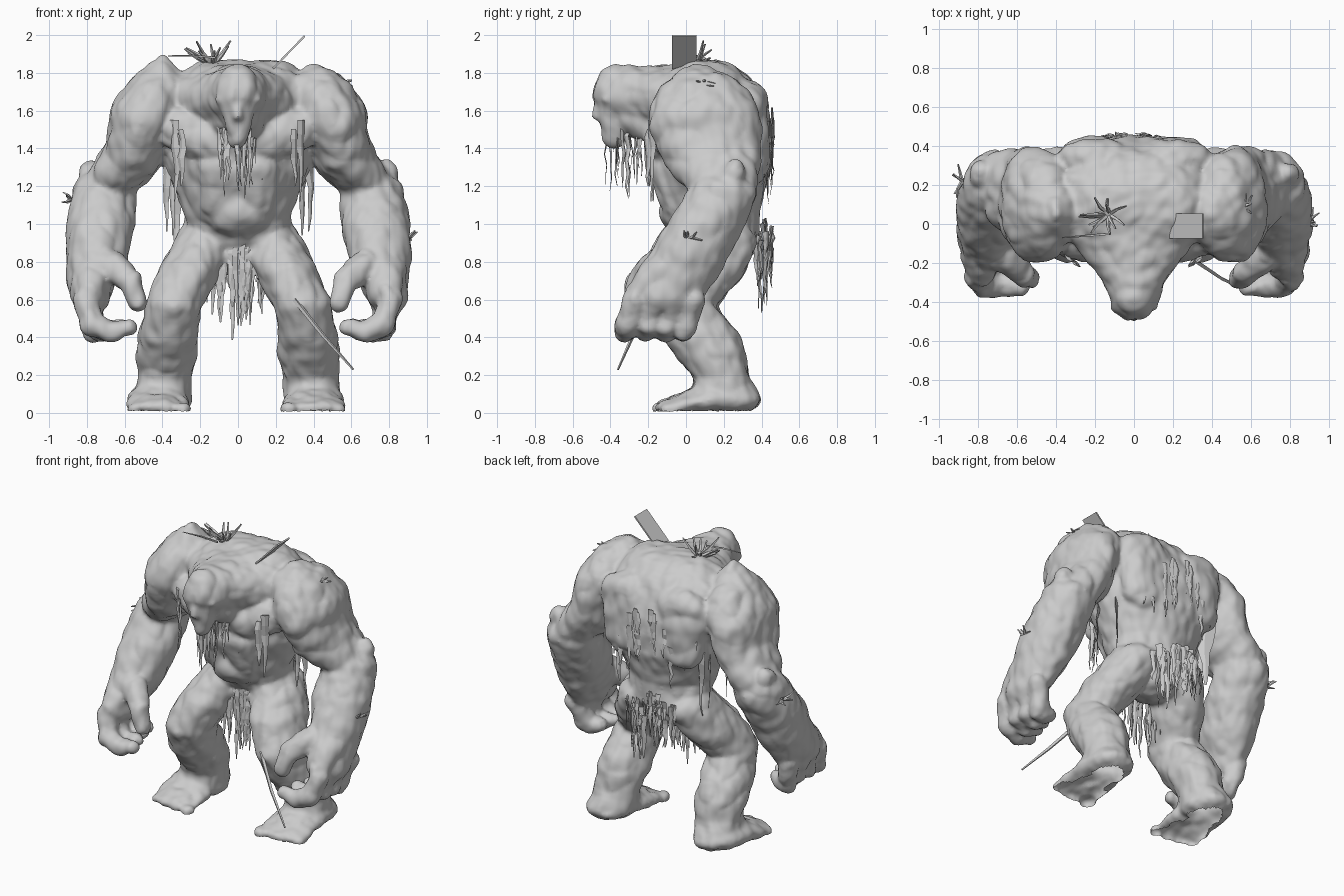
import bpy
import bmesh
import math
import random
from mathutils import Vector, Matrix, noise

random.seed(4)
cube = bpy.data.objects.get("Cube")
if cube:
    bpy.data.objects.remove(cube, do_unlink=True)

stone = bpy.data.materials.new("stone_grey")
stone.use_nodes = True
stone.diffuse_color = (0.6, 0.6, 0.6, 1)
stone.node_tree.nodes["Principled BSDF"].inputs["Base Color"].default_value = (0.6, 0.6, 0.6, 1)


def make_object(name, bm, smooth=False):
    mesh = bpy.data.meshes.new(name)
    bm.to_mesh(mesh)
    bm.free()
    mesh.materials.append(stone)
    if smooth:
        mesh.shade_smooth()
    obj = bpy.data.objects.new(name, mesh)
    bpy.context.collection.objects.link(obj)
    return obj


def blob(bm, center, radii):
    matrix = Matrix.Translation(center) @ Matrix.Diagonal((*radii, 1))
    bmesh.ops.create_icosphere(bm, subdivisions=3, radius=1, matrix=matrix)


def limb(bm, side, *stations):
    """Sweep an ellipsoid through stations of (x, y, z, rx, ry, rz)."""
    for start, end in zip(stations, stations[1:]):
        a, b = Vector(start), Vector(end)
        distance = (a - b).length
        steps = max(2, math.ceil(distance / 0.035))
        for i in range(steps + 1):
            s = a.lerp(b, i / steps)
            blob(bm, (side * s[0], s[1], s[2]), s[3:])


def finger(bm, side, *stations):
    """A limb with round sections, stations of (x, y, z, radius)."""
    limb(bm, side, *[(*s, s[3], s[3]) for s in stations])


def strand(bm, points, widths, flatness=0.3, yaw=0):
    """A tapering flat-sided strand through the points."""
    across = Vector((math.cos(yaw), math.sin(yaw), 0))
    rings = []
    for i, (p, w) in enumerate(zip(points, widths)):
        along = (points[min(i + 1, len(points) - 1)] - points[max(i - 1, 0)]).normalized()
        u = (across - along * across.dot(along)).normalized()
        v = along.cross(u) * flatness
        rings.append([bm.verts.new(p + d * w) for d in (u, v, -u, -v)])
    for low, high in zip(rings, rings[1:]):
        for k in range(4):
            n = (k + 1) % 4
            bm.faces.new((low[k], low[n], high[n], high[k]))
    bm.faces.new(rings[0][::-1])
    bm.faces.new(rings[-1])


def shred(bm, top, length, width, yaw=0):
    """A ragged rag hanging straight down."""
    count = 7
    points, widths = [], []
    for i in range(count):
        t = i / (count - 1)
        wobble = Vector((random.uniform(-1, 1), random.uniform(-1, 1), 0)) * 0.008
        points.append(Vector(top) - Vector((0, 0, length * t)) + wobble)
        widths.append(width * (1 - 0.85 * t * t) * random.uniform(0.6, 1.1))
    strand(bm, points, widths, yaw=yaw)


def twig(bm, start, end, radius):
    a, b = Vector(start), Vector(end)
    bend = Vector([random.uniform(-0.01, 0.01) for _ in range(3)])
    strand(bm, [a, a.lerp(b, 0.5) + bend, b], [radius, radius * 0.8, radius * 0.4], 0.9)


# Torso
bm = bmesh.new()
limb(bm, 1,
     (0, .19, .93, .28, .2, .11),
     (0, .14, 1.08, .29, .25, .1),
     (0, .14, 1.3, .39, .32, .12),
     (0, .14, 1.52, .45, .31, .15),
     (0, .1, 1.68, .44, .29, .17))
limb(bm, 1, (-.12, .1, 1.74, .2, .22, .13), (.16, .1, 1.74, .2, .22, .13))
blob(bm, (0, .03, 1.08), (.2, .17, .16))
blob(bm, (0, .18, .84), (.17, .17, .12))

# Hunched neck, throat and head
limb(bm, 1, (0, -.05, 1.66, .32, .2, .18), (0, -.22, 1.68, .19, .14, .16),
     (0, -.36, 1.69, .125, .135, .155))
limb(bm, 1, (0, -.12, 1.52, .17, .1, .12), (0, -.3, 1.58, .11, .1, .11))
limb(bm, 1, (0, -.38, 1.62, .1, .1, .1), (0, -.38, 1.48, .06, .07, .08))
limb(bm, 1, (0, -.46, 1.64, .025, .03, .04), (0, -.47, 1.57, .03, .035, .03))

for side in (-1, 1):
    # Brow, chest, belly and back muscles
    limb(bm, side, (.02, -.46, 1.67, .04, .035, .025), (.08, -.42, 1.66, .04, .035, .025))
    limb(bm, side, (.13, -.13, 1.44, .15, .09, .11), (.3, -.08, 1.5, .13, .1, .12))
    limb(bm, side, (.09, -.07, 1.1, .1, .06, .07), (.1, -.13, 1.3, .12, .07, .08))
    limb(bm, side, (.2, .33, 1.62, .2, .11, .14), (.2, .34, 1.35, .17, .11, .14))

    # Shoulder peak and upper arm
    peak = 1.86 if side < 0 else 1.81
    limb(bm, side, (.42, .06, 1.7, .17, .18, .13), (.405, .06, peak, .035, .06, .035))
    limb(bm, side,
         (.46, .09, 1.6, .17, .28, .22),
         (.515, .1, 1.53, .17, .3, .22),
         (.55, .13, 1.38, .155, .27, .16),
         (.67, .19, 1.22, .14, .19, .12))

    # Forearm with elbow knob
    limb(bm, side,
         (.71, .2, 1.16, .17, .18, .13),
         (.73, .1, .99, .185, .2, .13),
         (.75, .01, .82, .165, .2, .12),
         (.785, -.11, .64, .105, .21, .12))
    finger(bm, side, (.73, .23, 1.2, .1), (.79, .26, 1.275, .06))

    # Curled fingers and thumb
    for i, y in enumerate((-.31, -.2, -.1, .0)):
        reach = .03 * i
        finger(bm, side, (.81, y + .04, .6, .065), (.77, y, .47, .065),
               (.67 + reach, y - .01, .43, .056), (.58 + reach, y - .02, .455, .045))
    finger(bm, side, (.68, -.16, .78, .085), (.57, -.25, .7, .065), (.53, -.28, .58, .05))

    # Leg with the knee bent forward
    limb(bm, side,
         (.18, .19, .9, .16, .19, .12),
         (.26, .08, .74, .165, .22, .11),
         (.34, -.03, .57, .15, .17, .1),
         (.37, .08, .4, .16, .2, .1),
         (.375, .14, .31, .165, .18, .09),
         (.385, .19, .19, .145, .145, .08),
         (.4, .21, .07, .155, .19, .08))

    # Foot sloping down to blunt toes
    foot = .4 if side > 0 else .425
    limb(bm, side, (foot, .18, .08, .16, .2, .08), (foot, .03, .05, .165, .13, .06),
         (foot, -.07, .03, .165, .09, .04))
    for i in range(4):
        x = foot - .13 + i * .085
        blob(bm, (side * x, -.13 + .015 * i, .02), (.045, .05, .035))

# Fuse the muscles into one skin and roughen it
sculpt = make_object("sculpt", bm)
remesh = sculpt.modifiers.new("fuse", "REMESH")
remesh.mode = "VOXEL"
remesh.voxel_size = 0.014
soften = sculpt.modifiers.new("soften", "SMOOTH")
soften.factor = 0.5
soften.iterations = 6
bpy.context.view_layer.update()
evaluated = sculpt.evaluated_get(bpy.context.evaluated_depsgraph_get())
skin = bmesh.new()
skin.from_mesh(evaluated.to_mesh())
bpy.data.objects.remove(sculpt, do_unlink=True)
skin.normal_update()
moves = []
for v in skin.verts:
    folds = abs(noise.noise(v.co * 6)) - 0.2
    lumps = noise.noise(Vector((v.co.x, v.co.y, v.co.z * 0.6)) * 18)
    moves.append(v.normal * (folds * 0.02 + lumps * 0.009))
for v, move in zip(skin.verts, moves):
    v.co += move

# The feet are open underneath
soles = [f for f in skin.faces if f.calc_center_median().z < 0.012]
bmesh.ops.delete(skin, geom=soles, context="FACES")
for v in skin.verts:
    v.co.z = max(v.co.z, 0)
make_object("body", skin, smooth=True)

# Beard rags under the face
bm = bmesh.new()
for i in range(28):
    x = random.uniform(-.14, .14)
    y = -.43 + abs(x) * 1.5 + random.uniform(0, .08)
    shred(bm, (x, y, random.uniform(1.5, 1.62)), random.uniform(.12, .42), .016, random.uniform(-1, 1))
make_object("beard_rags", bm)

# Loincloth rags, front and back
bm = bmesh.new()
for i in range(24):
    x = random.uniform(-.19, .13)
    length = random.uniform(.2, .47) * (1 - abs(x + .02) * 2.2)
    shred(bm, (x, .02 + abs(x) * .2, .9), length + .06, .024, random.uniform(-.6, .6))
make_object("front_loincloth", bm)
bm = bmesh.new()
for i in range(30):
    x = random.uniform(-.18, .18)
    y = random.uniform(.37, .47)
    shred(bm, (x, y, random.uniform(.85, 1.03)), random.uniform(.18, .38), .022, random.uniform(-1, 1))
make_object("back_loincloth", bm)

# Long rags below the armpits and tatters on the back
bm = bmesh.new()
for side in (-1, 1):
    for x, y, top, length in ((.33, -.18, 1.55, .43), (.3, -.2, 1.5, .3),
                              (.34, .24, 1.42, .48), (.38, .1, 1.42, .46)):
        shred(bm, (side * x, y, top), length, .032, side * .7)
shred(bm, (-.33, .3, 1.35), .45, .06, -.6)
make_object("armpit_rags", bm)
bm = bmesh.new()
for i in range(20):
    x = random.uniform(-.35, .35)
    shred(bm, (x, .46 - x * x * .7, random.uniform(1.3, 1.65)), random.uniform(.15, .35), .022)
make_object("back_tatters", bm)

# Broken blade stuck in the left shoulder
bm = bmesh.new()
place = Matrix.Translation((.27, -.01, 1.91)) @ Matrix.Rotation(-.8, 4, "Y")
bmesh.ops.create_cube(bm, size=1, matrix=place @ Matrix.Diagonal((.24, .13, .01, 1)))
make_object("broken_blade", bm)

# Twig tuft on the back and sprigs on the arms
bm = bmesh.new()
for i in range(14):
    angle = random.uniform(0, math.tau)
    reach = random.uniform(.05, .13)
    tip = (-.16 + math.cos(angle) * reach, .05 + math.sin(angle) * reach, random.uniform(1.88, 1.98))
    twig(bm, (-.13, .05, 1.84), tip, .012)
twig(bm, (-.12, -.05, 1.88), (-.37, -.07, 1.89), .008)
make_object("twig_tuft", bm)
bm = bmesh.new()
for base in ((-.5, .08, 1.76), (.55, .08, 1.75), (-.88, .22, 1.13), (.89, 0, .92)):
    for i in range(5):
        outward = Vector((math.copysign(random.uniform(.02, .06), base[0]),
                          random.uniform(-.09, .09), random.uniform(-.02, .05)))
        twig(bm, base, Vector(base) + outward, .01)
make_object("arm_sprigs", bm)

# Long stick by the left leg
bm = bmesh.new()
twig(bm, (.3, -.18, .6), (.61, -.36, .23), .014)
make_object("leg_stick", bm)
